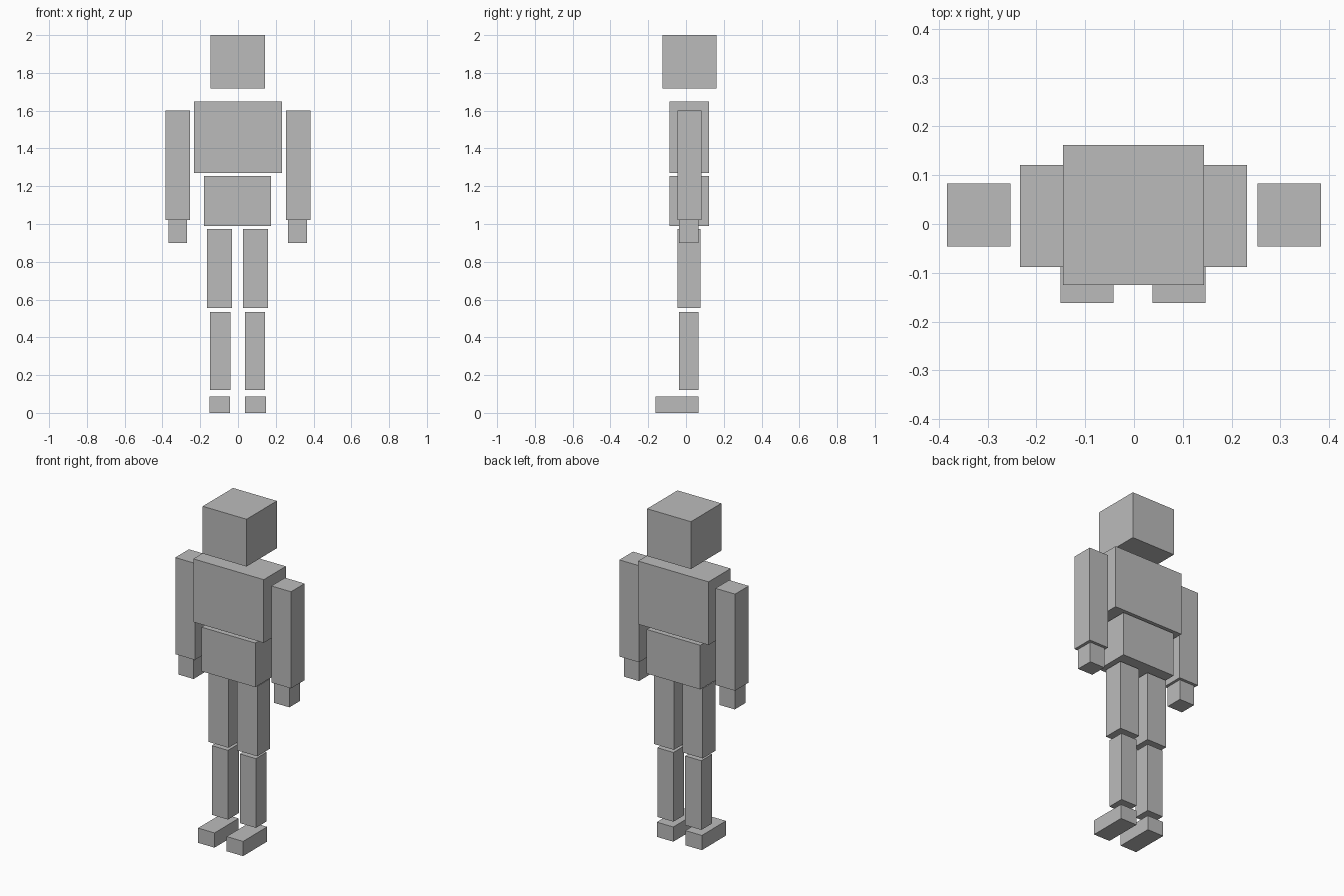
import bpy
import bmesh
from mathutils import Vector

cube = bpy.data.objects.get("Cube")
if cube:
    bpy.data.objects.remove(cube, do_unlink=True)

# Single plain grey material
GREY = (0.5, 0.5, 0.5, 1.0)
grey = bpy.data.materials.new("plain_grey")
grey.use_nodes = True
grey.diffuse_color = GREY
bsdf = next(n for n in grey.node_tree.nodes if n.type == 'BSDF_PRINCIPLED')
bsdf.inputs["Base Color"].default_value = GREY


def box(name, x, y, z):
    """Flat-faced box spanning the (min, max) ranges on each axis."""
    size = Vector((x[1] - x[0], y[1] - y[0], z[1] - z[0]))
    bm = bmesh.new()
    bmesh.ops.create_cube(bm, size=1.0)
    bmesh.ops.scale(bm, vec=size, verts=bm.verts)
    mesh = bpy.data.meshes.new(name)
    bm.to_mesh(mesh)
    bm.free()
    mesh.materials.append(grey)
    obj = bpy.data.objects.new(name, mesh)
    obj.location = (sum(x) / 2, sum(y) / 2, sum(z) / 2)
    bpy.context.collection.objects.link(obj)


def pair(name, x, y, z, shift=-0.002):
    """Left (+x) and right (-x) copies; shift nudges both sideways."""
    box("left_" + name, (x[0] + shift, x[1] + shift), y, z)
    box("right_" + name, (shift - x[1], shift - x[0]), y, z)


# Head and torso
box("head", (-0.146, 0.144), (-0.125, 0.162), (1.717, 2.0))
box("chest", (-0.234, 0.232), (-0.088, 0.121), (1.27, 1.648))
box("pelvis", (-0.179, 0.176), (-0.088, 0.121), (0.99, 1.254))

# Arms
pair("arm", (0.253, 0.383), (-0.046, 0.083), (1.022, 1.6), 0.0)
pair("hand", (0.267, 0.367), (-0.036, 0.066), (0.90, 1.022))

# Legs
pair("thigh", (0.029, 0.162), (-0.046, 0.076), (0.556, 0.974))
pair("shin", (0.039, 0.146), (-0.036, 0.066), (0.12, 0.534))
pair("foot", (0.040, 0.149), (-0.162, 0.066), (0.0, 0.088))
